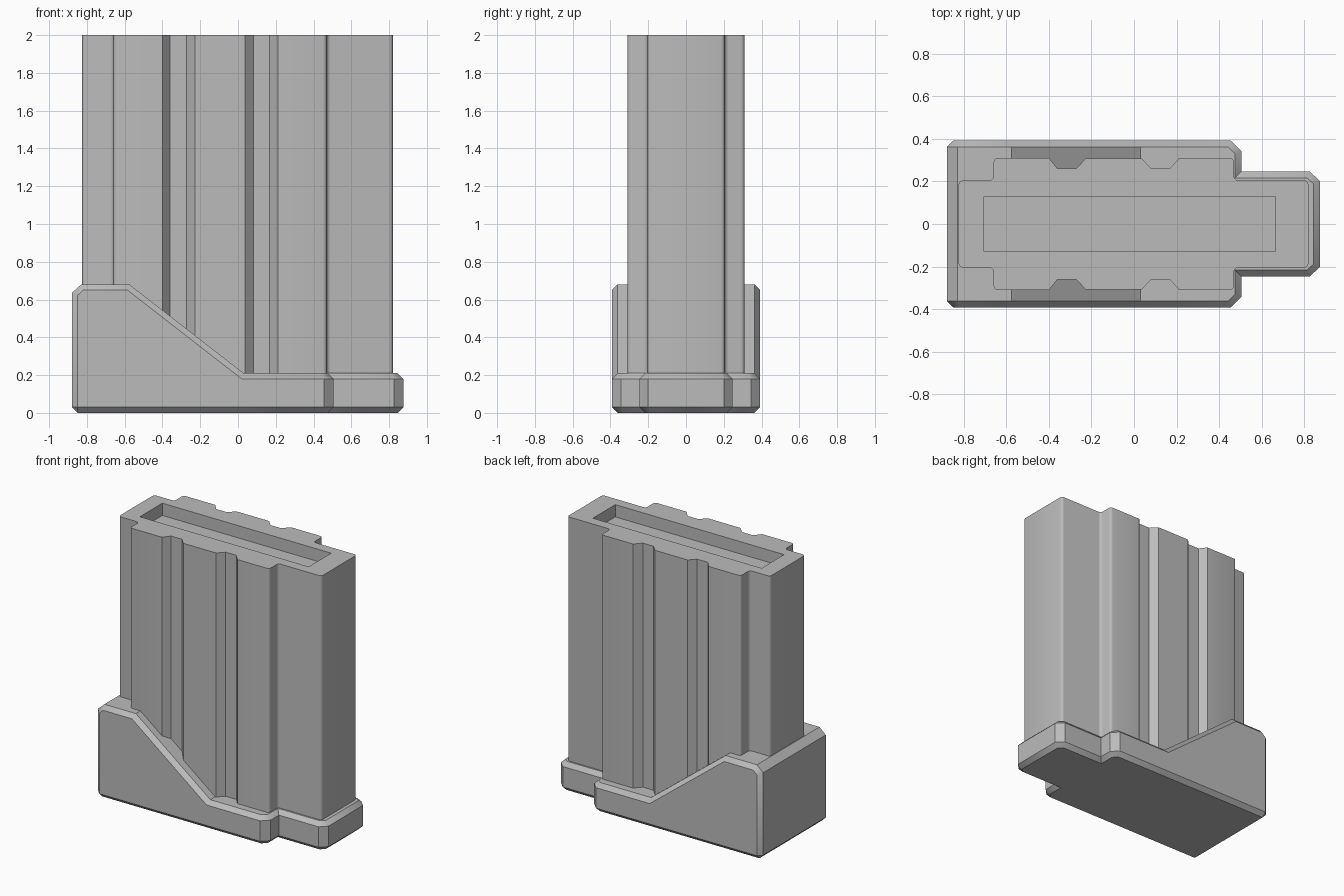
import bpy, bmesh, math

if "Cube" in bpy.data.objects:
    bpy.data.objects.remove(bpy.data.objects["Cube"], do_unlink=True)

# One matte grey for everything
grey = bpy.data.materials.new("plain grey")
grey.use_nodes = True
GREY = (0.5, 0.5, 0.5, 1)
grey.diffuse_color = GREY
grey.node_tree.nodes["Principled BSDF"].inputs["Base Color"].default_value = GREY


def finish(bm, name):
    bmesh.ops.recalc_face_normals(bm, faces=bm.faces[:])
    mesh = bpy.data.meshes.new(name)
    bm.to_mesh(mesh)
    bm.free()
    obj = bpy.data.objects.new(name, mesh)
    bpy.context.collection.objects.link(obj)
    mesh.materials.append(grey)
    bpy.ops.object.select_all(action='DESELECT')
    obj.select_set(True)
    bpy.context.view_layer.objects.active = obj
    bpy.ops.object.shade_smooth_by_angle(angle=math.radians(35))
    return obj


def both_sides(half):
    """Closed plan outline from its +y half, listed left to right."""
    return half + [(x, -y) for x, y in reversed(half)]


def ring(bm, points, height):
    return [bm.verts.new((x, y, height(x))) for x, y in points]


def walls(bm, low, high):
    n = len(low)
    for i in range(n):
        j = (i + 1) % n
        bm.faces.new((low[i], low[j], high[j], high[i]))


# Ribbed body with a shallow slot in its top
half = [(-0.825, 0.205), (-0.66, 0.205), (-0.66, 0.31), (-0.4, 0.31),
        (-0.36, 0.26), (-0.272, 0.26), (-0.228, 0.307), (0.037, 0.307),
        (0.082, 0.26), (0.168, 0.26), (0.213, 0.31), (0.47, 0.31),
        (0.47, 0.205), (0.82, 0.205)]
n = len(half)
bm = bmesh.new()
low = ring(bm, both_sides(half), lambda x: 0.1)
high = ring(bm, both_sides(half), lambda x: 2.0)
walls(bm, low, high)
bm.faces.new(low)
slot = both_sides([(-0.705, 0.13), (0.665, 0.13)])
rim = ring(bm, slot, lambda x: 2.0)
floor = ring(bm, slot, lambda x: 1.91)
walls(bm, rim, floor)
bm.faces.new(floor)
bm.faces.new(high[:n] + [rim[1], rim[0]])
bm.faces.new(high[n:] + [rim[3], rim[2]])
bm.faces.new((high[n - 1], high[n], rim[2], rim[1]))
bm.faces.new((high[-1], high[0], rim[0], rim[3]))
bmesh.ops.recalc_face_normals(bm, faces=bm.faces[:])
corners = [e for e in bm.edges
           if e.calc_length() > 1.5 and abs(e.verts[0].co.z - e.verts[1].co.z) > 1.5
           and e.calc_face_angle() > 1.2]
bmesh.ops.bevel(bm, geom=corners, offset=0.02, segments=3, profile=0.5, affect='EDGES')
finish(bm, "body")


# Base plate with a raised, sloping heel
def base_top(x):
    if x < -0.83:
        return 0.635
    if x < -0.5:
        return 0.68
    return 0.21


half = [(-0.88, 0.393), (-0.83, 0.393), (-0.575, 0.393), (0.03, 0.393),
        (0.455, 0.393), (0.505, 0.343), (0.505, 0.247), (0.827, 0.247),
        (0.875, 0.2)]
bm = bmesh.new()
low = ring(bm, both_sides(half), lambda x: 0.0)
high = ring(bm, both_sides(half), base_top)
walls(bm, low, high)
bm.faces.new(low)
for i in range(3):
    bm.faces.new((high[i], high[i + 1], high[-2 - i], high[-1 - i]))
bm.faces.new(high[3:-3])
bmesh.ops.recalc_face_normals(bm, faces=bm.faces[:])

# Chamfer the bottom rim, the top rim and the two heel corners
rims = []
for loop in (low, high):
    for i, v in enumerate(loop):
        edge = bm.edges.get((v, loop[(i + 1) % len(loop)]))
        if loop is low or i < len(loop) - 1:
            rims.append(edge)
rims += [bm.edges.get((low[i], high[i])) for i in (0, -1)]
bmesh.ops.bevel(bm, geom=rims, offset=0.03, segments=1, affect='EDGES')
finish(bm, "base_plate")
